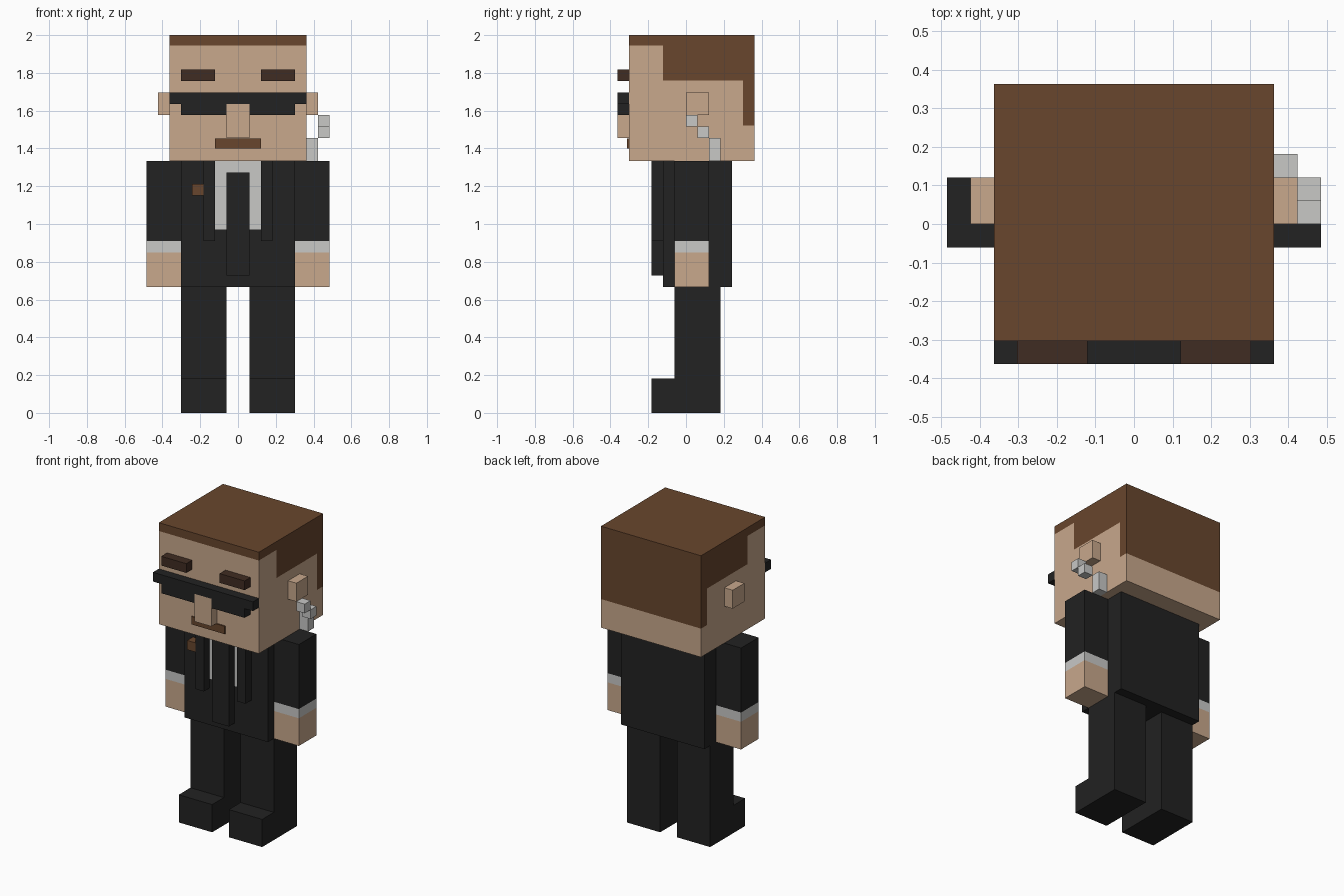
import bpy, bmesh
from mathutils import Vector

if "Cube" in bpy.data.objects:
    bpy.data.objects.remove(bpy.data.objects["Cube"], do_unlink=True)

U = 2 / 33  # one block unit


def material(name, hex_colour):
    def linear(c):
        return c / 12.92 if c <= 0.04045 else ((c + 0.055) / 1.055) ** 2.4
    rgb = [linear(int(hex_colour[i:i + 2], 16) / 255) for i in (0, 2, 4)]
    m = bpy.data.materials.new(name)
    m.use_nodes = True
    m.diffuse_color = (*rgb, 1)
    bsdf = m.node_tree.nodes["Principled BSDF"]
    bsdf.inputs["Base Color"].default_value = (*rgb, 1)
    bsdf.inputs["Roughness"].default_value = 0.9
    return m


skin = material("skin", "C8A88C")
hair = material("brown hair", "68462D")
brow = material("dark brown", "402C22")
suit = material("black suit", "222222")
shirt = material("light grey cloth", "C8C8C6")


def finish(name, bm, mats):
    bmesh.ops.recalc_face_normals(bm, faces=bm.faces[:])
    mesh = bpy.data.meshes.new(name)
    bm.to_mesh(mesh)
    bm.free()
    for m in mats:
        mesh.materials.append(m)
    ob = bpy.data.objects.new(name, mesh)
    bpy.context.collection.objects.link(ob)
    return ob


def box(name, x, y, z, mats, cuts=(), rule=None):
    """Box from ranges in block units; cuts are (axis, position) planes,
    rule(centre, normal) gives the material index of each face."""
    bm = bmesh.new()
    bmesh.ops.create_cube(bm, size=1)
    ranges = (x, y, z)
    for v in bm.verts:
        v.co = Vector([(a + b) / 2 + c * (b - a) for (a, b), c in zip(ranges, v.co)])
    for axis, pos in cuts:
        n = Vector((0, 0, 0))
        n[axis] = 1
        bmesh.ops.bisect_plane(bm, geom=bm.verts[:] + bm.edges[:] + bm.faces[:],
                               plane_co=n * pos, plane_no=n)
    bmesh.ops.recalc_face_normals(bm, faces=bm.faces[:])
    if rule:
        for f in bm.faces:
            f.material_index = rule(f.calc_center_median(), f.normal)
    bmesh.ops.scale(bm, vec=(U, U, U), verts=bm.verts[:])
    return finish(name, bm, mats)


def pair(name, x, y, z, mats, **kw):
    """The same box on both sides."""
    box("left_" + name, x, y, z, mats, **kw)
    box("right_" + name, (-x[1], -x[0]), y, z, mats, **kw)


# Head with the hairline cut into its faces
def hair_rule(c, n):
    if n.z < -0.5:
        return 0
    line = 32.1 if c.y < -2 else 29.05 if c.y < 5 else 25.1
    return int(c.z > line)


box("head", (-6, 6), (-5, 6), (22, 33), (skin, hair),
    cuts=((1, -2), (1, 5), (2, 32.1), (2, 29.05), (2, 25.1)), rule=hair_rule)

# Face
pair("ear", (6, 7), (0, 2), (26, 28), (skin,))
pair("eyebrow", (2, 5), (-6, -5), (29, 30), (brow,))
box("glasses_bar", (-6, 6), (-6, -5), (27, 28), (suit,))
pair("lens", (1, 5), (-6, -5), (26, 27), (suit,))
box("nose", (-1, 1), (-6, -5), (24, 27), (skin,))
box("mouth", (-2, 2), (-5.14, -5), (23.1, 23.95), (hair,))

# Coiled earpiece behind the left ear
box("earpiece_upper", (7, 8), (0, 1), (25, 26), (shirt,))
box("earpiece_middle", (7, 8), (1, 2), (24, 25), (shirt,))
box("earpiece_lower", (6, 7), (2, 3), (22, 24), (shirt,))

# Jacket with the shirt front cut into it
box("jacket", (-5, 5), (-2, 4), (11, 22), (suit, shirt),
    cuts=((0, -2), (0, 2), (2, 16)),
    rule=lambda c, n: int(n.y < -0.5 and abs(c.x) < 2 and c.z > 16))
pair("lapel", (2, 3), (-3, -2), (15, 22), (suit,))
box("tie", (-1, 1), (-3, -2), (12, 21), (suit,))
box("pocket_badge", (-4, -3), (-3, -2), (19, 20), (hair,))

# Arms: sleeve, cuff and hand
pair("arm", (5, 8), (-1, 2), (11, 22), (suit, shirt, skin),
     cuts=((2, 14), (2, 15)),
     rule=lambda c, n: 0 if c.z > 15 else 1 if c.z > 14 else 2)

# Legs: side profile with the shoe, extruded across
profile = ((-3, 0), (3, 0), (3, 11), (-1, 11), (-1, 3), (-3, 3))
for name, x in (("left_leg", 1), ("right_leg", -5)):
    bm = bmesh.new()
    face = bm.faces.new([bm.verts.new((x * U, y * U, z * U)) for y, z in profile])
    new = bmesh.ops.extrude_face_region(bm, geom=[face])["geom"]
    bmesh.ops.translate(bm, vec=(4 * U, 0, 0),
                        verts=[v for v in new if isinstance(v, bmesh.types.BMVert)])
    finish(name, bm, (suit,))
